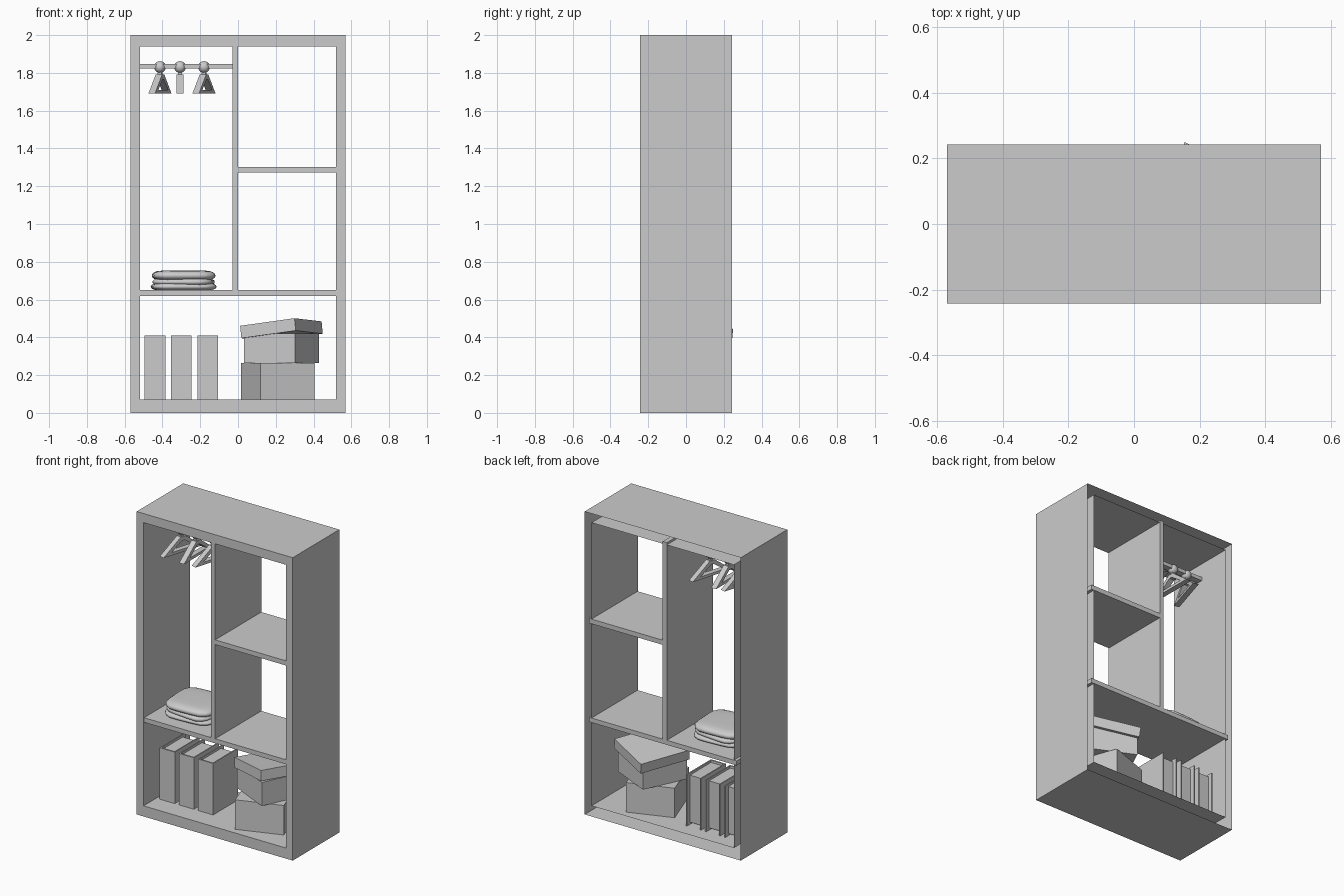
import bpy, bmesh
from math import radians
from mathutils import Matrix

if "Cube" in bpy.data.objects:
    bpy.data.objects.remove(bpy.data.objects["Cube"])


def mesh_object(name, bm):
    bmesh.ops.recalc_face_normals(bm, faces=bm.faces)
    me = bpy.data.meshes.new(name)
    bm.to_mesh(me)
    bm.free()
    ob = bpy.data.objects.new(name, me)
    bpy.context.collection.objects.link(ob)
    return ob


def add_box(bm, x0, x1, y0, y1, z0, z1):
    m = Matrix.Translation(((x0 + x1) / 2, (y0 + y1) / 2, (z0 + z1) / 2))
    m = m @ Matrix.Diagonal((x1 - x0, y1 - y0, z1 - z0, 1))
    bmesh.ops.create_cube(bm, size=1, matrix=m)


def box(name, *bounds):
    bm = bmesh.new()
    add_box(bm, *bounds)
    return mesh_object(name, bm)


def bridge_rings(bm, rings, closed=False):
    n = len(rings[0])
    pairs = list(zip(rings, rings[1:])) + ([(rings[-1], rings[0])] if closed else [])
    for a, b in pairs:
        for i in range(n):
            j = (i + 1) % n
            bm.faces.new((a[i], a[j], b[j], b[i]))


# Cabinet shell: outer skin, front rim and inner lining, hollow at the back
D = 0.243
bm = bmesh.new()
outer, inner = (0.57, 0, 2.0), (0.52, 0.07, 1.94)
rings = []
for (hx, z0, z1), y in ((outer, D), (outer, -D), (inner, -D), (inner, D)):
    rings.append([bm.verts.new((x, y, z)) for x, z in
                  ((-hx, z0), (hx, z0), (hx, z1), (-hx, z1))])
bridge_rings(bm, rings)
mesh_object("cabinet_shell", bm)

# Divider and shelves, their ends let into the hollow frame
box("divider", -0.03, 0.0, -0.238, D, 0.64, 1.955)
box("lower_shelf", -0.54, 0.54, -0.238, D, 0.62, 0.65)
box("upper_shelf", -0.01, 0.54, -0.238, D, 1.272, 1.303)

# Hanging rail
box("hanging_rail", -0.53, -0.02, -0.02, 0.02, 1.823, 1.847)

# Hangers: open triangular frame under a ball-shaped hook
OUT = ((-0.15, -0.14), (0.15, -0.14), (0.02, -0.04), (-0.02, -0.04))
INN = ((-0.09, -0.122), (0.09, -0.122), (0.01, -0.065), (-0.01, -0.065))
for i, (x, turn) in enumerate(((-0.413, -17), (-0.307, 0), (-0.18, -17))):
    bm = bmesh.new()
    rings = [[bm.verts.new((sx, y, z)) for y, z in prof]
             for prof, sx in ((OUT, -0.018), (OUT, 0.018), (INN, 0.018), (INN, -0.018))]
    bridge_rings(bm, rings, closed=True)
    add_box(bm, -0.011, 0.011, -0.011, 0.011, -0.05, -0.02)
    frame = mesh_object(f"hanger_{i + 1}", bm)
    bm = bmesh.new()
    bmesh.ops.create_uvsphere(bm, u_segments=16, v_segments=10, radius=0.031)
    for f in bm.faces:
        f.smooth = True
    hook = mesh_object(f"hanger_hook_{i + 1}", bm)
    for ob in (frame, hook):
        ob.location = (x, 0, 1.831)
        ob.rotation_euler.z = radians(turn)

# Folded clothes: flattened soft cushions
for i, (z, h, wx, wy, turn) in enumerate(((0.668, 0.04, 0.33, 0.30, 4),
                                          (0.693, 0.042, 0.31, 0.29, -5),
                                          (0.727, 0.05, 0.32, 0.30, 3))):
    bm = bmesh.new()
    bmesh.ops.create_cube(bm, size=2)
    bmesh.ops.subdivide_edges(bm, edges=bm.edges, cuts=5, use_grid_fill=True)
    for v in bm.verts:
        p = v.co.copy()
        n = (abs(p.x) ** 5 + abs(p.y) ** 5 + abs(p.z) ** 2.5) ** (1 / 4)
        p /= max(n, 1.0)
        v.co = (p.x * wx / 2 * 1.04, p.y * wy / 2 * 1.04, p.z * h / 2 * 1.1)
    for f in bm.faces:
        f.smooth = True
    ob = mesh_object(f"folded_cloth_{i + 1}", bm)
    ob.location = (-0.288, -0.01, z)
    ob.rotation_euler.z = radians(turn)

# Binders: spine and two covers around a recessed block of paper
for i in range(3):
    x = -0.495 + 0.14 * i
    w = 0.11
    bm = bmesh.new()
    add_box(bm, x, x + w, -0.11, -0.10, 0.07, 0.41)
    for cx in (x, x + w - 0.008):
        add_box(bm, cx, cx + 0.008, -0.10, 0.15, 0.07, 0.41)
    mesh_object(f"binder_cover_{i + 1}", bm)
    box(f"binder_paper_{i + 1}", x + 0.008, x + w - 0.008, -0.10, 0.12, 0.085, 0.395)

# Two storage boxes, the upper one with a tilted lid
for name, size, loc, rot in (
        ("lower_box", (0.302, 0.314, 0.195), (0.21, -0.002, 0.1675), (0, 0, 19.5)),
        ("upper_box", (0.298, 0.305, 0.155), (0.23, 0.02, 0.3425), (0, 0, -25)),
        ("box_lid", (0.32, 0.335, 0.066), (0.23, 0.028, 0.44), (-2.9, -7.2, -25))):
    sx, sy, sz = (s / 2 for s in size)
    ob = box(name, -sx, sx, -sy, sy, -sz, sz)
    ob.location = loc
    ob.rotation_euler = [radians(a) for a in rot]
